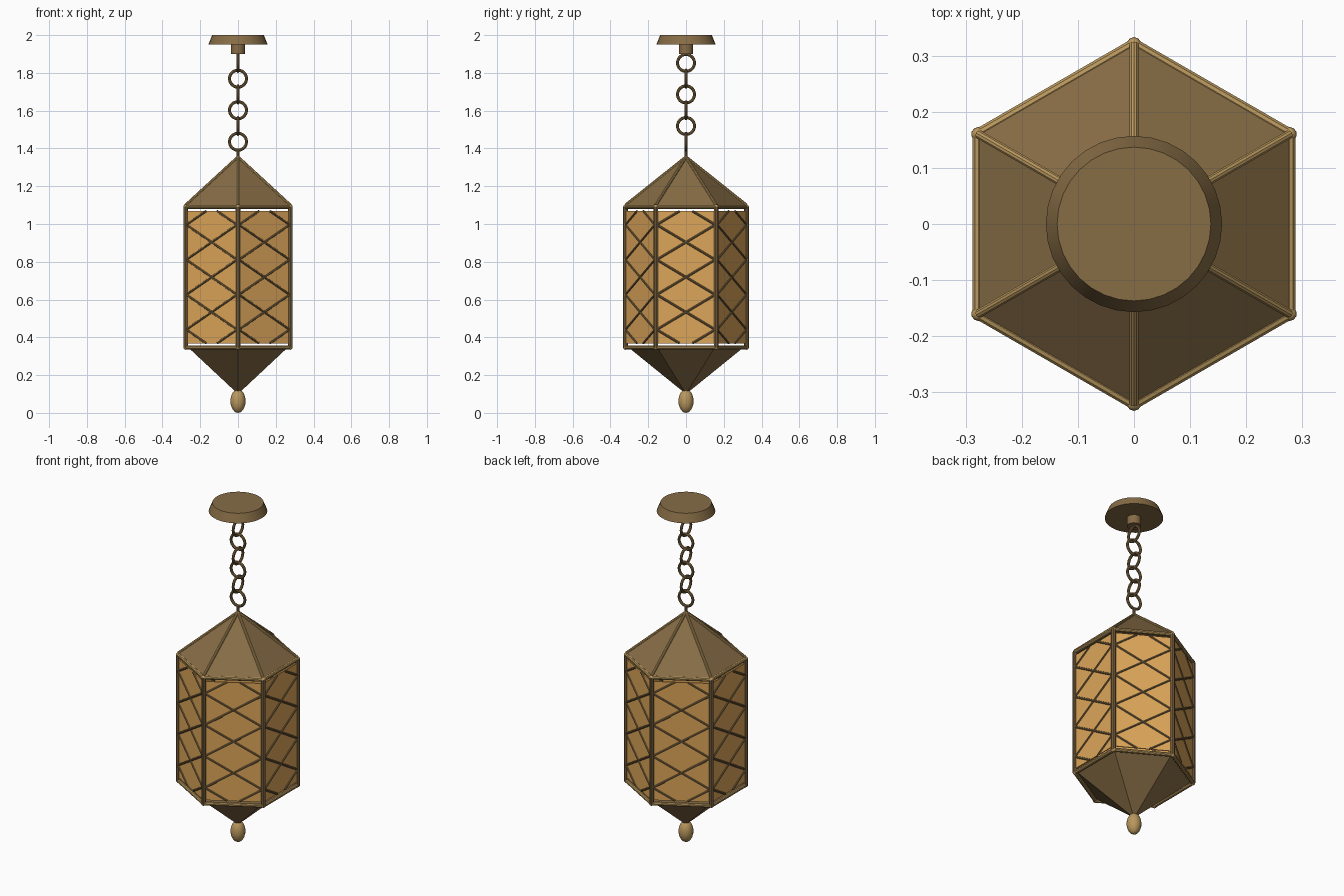
import bpy, math
from mathutils import Vector

if "Cube" in bpy.data.objects:
    bpy.data.objects.remove(bpy.data.objects["Cube"], do_unlink=True)


def material(name, rgb):
    m = bpy.data.materials.new(name)
    m.use_nodes = True
    m.diffuse_color = (*rgb, 1)
    m.node_tree.nodes["Principled BSDF"].inputs["Base Color"].default_value = (*rgb, 1)
    return m


bronze = material("dark_bronze", (0.24, 0.15, 0.06))
brass = material("bright_brass", (0.48, 0.31, 0.11))
amber = material("amber_glass", (0.72, 0.38, 0.10))


def finish(name, mat, smooth=True):
    ob = bpy.context.object
    ob.name = name
    ob.data.materials.append(mat)
    if smooth:
        bpy.ops.object.shade_smooth_by_angle()
    return ob


def cone(name, mat, r1, r2, z1, z2, sides, smooth=True):
    bpy.ops.mesh.primitive_cone_add(vertices=sides, radius1=r1, radius2=r2,
                                    depth=z2 - z1, location=(0, 0, (z1 + z2) / 2))
    return finish(name, mat, smooth)


def rod(name, mat, a, b, r, sides=10):
    a, b = Vector(a), Vector(b)
    bpy.ops.mesh.primitive_cylinder_add(vertices=sides, radius=r, depth=(b - a).length,
                                        location=(a + b) / 2)
    bpy.context.object.rotation_euler = (b - a).to_track_quat("Z", "Y").to_euler()
    return finish(name, mat)


def ball(name, mat, loc, r, scale=(1, 1, 1), seg=10):
    bpy.ops.mesh.primitive_uv_sphere_add(segments=seg, ring_count=seg // 2 + 2,
                                         radius=r, location=loc)
    bpy.context.object.scale = scale
    return finish(name, mat)


R, LOW, HIGH, APEX = 0.32, 0.347, 1.09, 1.36
MID = (LOW + HIGH) / 2


def corner(i, z, r=R):
    a = math.radians(90 + 60 * i)
    return Vector((r * math.cos(a), r * math.sin(a), z))


# ceiling canopy, stem and chain
cone("ceiling_canopy", bronze, 0.157, 0.137, 1.95, 2.0, 32)
cone("canopy_stem", bronze, 0.038, 0.038, 1.9, 1.955, 16)
for i in range(6):
    turn = (0, math.pi / 2, 0) if i % 2 == 0 else (math.pi / 2, 0, 0)
    bpy.ops.mesh.primitive_torus_add(major_radius=0.045, minor_radius=0.008,
                                     major_segments=24, minor_segments=8,
                                     location=(0, 0, 1.853 - 0.0835 * i), rotation=turn)
    finish("chain_link", bronze)
rod("chain_hook", bronze, (0, 0, 1.34), (0, 0, 1.39), 0.007)

# roof, lower cone and finial
cone("roof", bronze, R + 0.005, 0, HIGH + 0.005, APEX - 0.005, 6, False)
cone("lower_cone", bronze, 0, 0.305, 0.1, LOW, 6, False)
ball("finial", brass, (0, 0, 0.0625), 0.0625, (0.64, 0.64, 1), 20)

# posts, rims and roof ridges
for i in range(6):
    rod("corner_post", bronze, corner(i, LOW), corner(i, HIGH), 0.013)
    rod("roof_ridge", brass, corner(i, HIGH + 0.01), (0, 0, APEX - 0.005), 0.008)
    for z in (LOW, HIGH):
        rod("rim", brass, corner(i, z), corner(i + 1, z), 0.011)
        ball("rim_joint", brass, corner(i, z), 0.013)

# glass panels with diamond lattice
HALF_W, HALF_H, PITCH = 0.155, 0.35, 0.185
SLOPE = PITCH / (2 * HALF_W)
for i in range(6):
    out = (corner(i, 0) + corner(i + 1, 0)).normalized()
    side = (corner(i + 1, 0) - corner(i, 0)).normalized()
    centre = out * R * math.cos(math.pi / 6) + Vector((0, 0, MID))
    bpy.ops.mesh.primitive_cube_add(size=1, location=centre,
                                    rotation=(0, 0, math.atan2(out.y, out.x)))
    bpy.context.object.scale = (0.006, 2 * HALF_W, 2 * HALF_H)
    finish("glass_panel", amber, False)
    for s in (1, -1):
        for k in range(-2, 3):
            # clip each bar to the panel height
            c = k * PITCH
            u = [max(-HALF_W, min(HALF_W, (h - c) / SLOPE)) for h in (-HALF_H, HALF_H)]
            if u[1] - u[0] < 0.02:
                continue
            a, b = [centre + out * 0.003 + side * s * t + Vector((0, 0, c + SLOPE * t))
                    for t in u]
            rod("lattice_bar", bronze, a, b, 0.006, 8)
